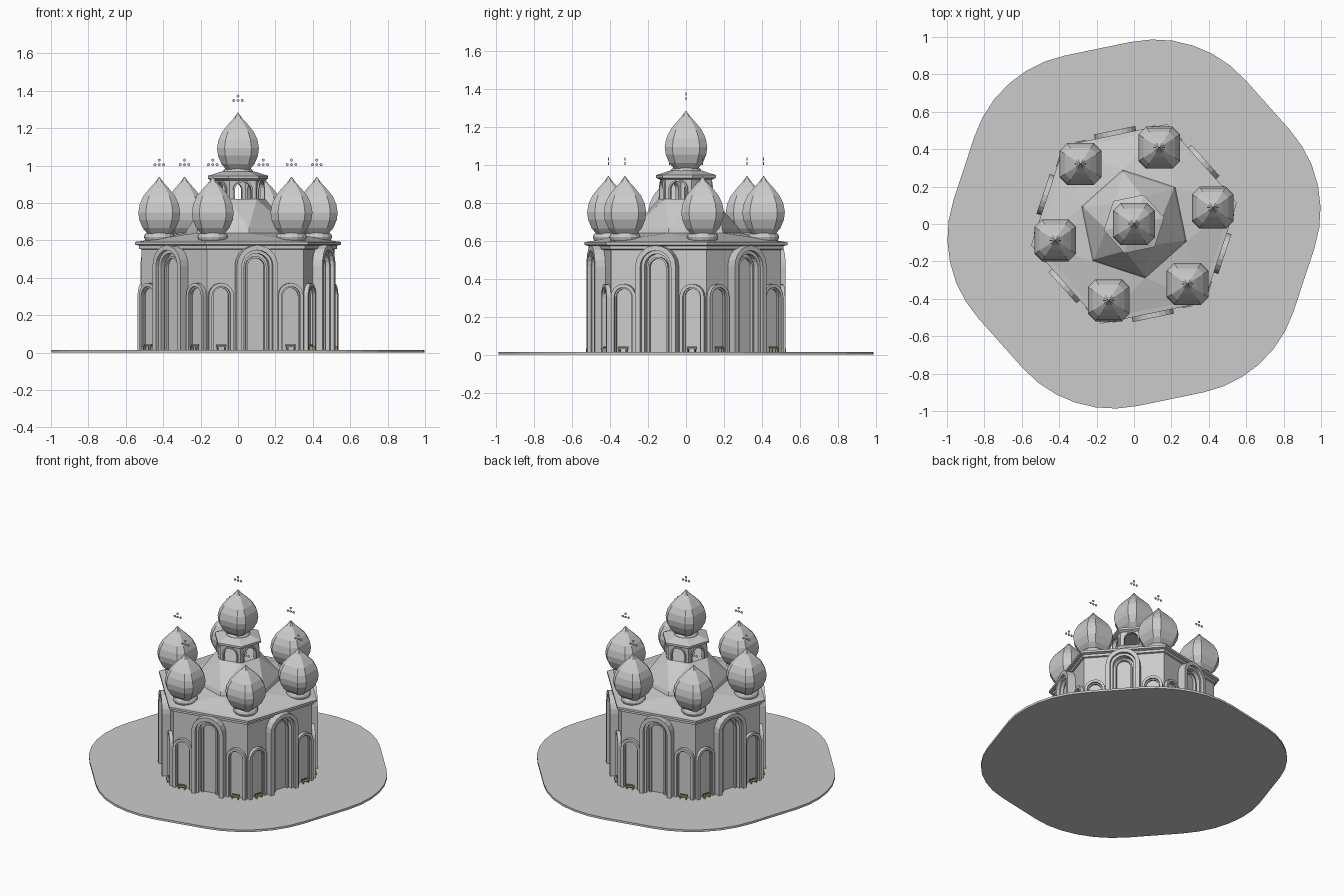
import bpy, bmesh
from math import sin, cos, pi, radians
from mathutils import Matrix

if "Cube" in bpy.data.objects:
    bpy.data.objects.remove(bpy.data.objects["Cube"])

A0 = radians(11.7)          # plan rotation: the hexagon corners start here
SIDE = pi / 3
FACES = [A0 + SIDE * (k + 0.5) for k in range(6)]


def finish(name, bm, color=None):
    bmesh.ops.recalc_face_normals(bm, faces=bm.faces)
    me = bpy.data.meshes.new(name)
    bm.to_mesh(me)
    bm.free()
    ob = bpy.data.objects.new(name, me)
    bpy.context.collection.objects.link(ob)
    if color:
        mat = bpy.data.materials.new(name + "_colour")
        mat.diffuse_color = color
        mat.use_nodes = True
        mat.node_tree.nodes["Principled BSDF"].inputs["Base Color"].default_value = mat.diffuse_color
        me.materials.append(mat)
    return ob


def loft(bm, rings, caps=True):
    """Skin a list of equal-length point rings."""
    rows = [[bm.verts.new(p) for p in r] for r in rings]
    n = len(rows[0])
    for a, b in zip(rows, rows[1:]):
        for i in range(n):
            j = (i + 1) % n
            bm.faces.new((a[i], a[j], b[j], b[i]))
    if caps:
        bm.faces.new(rows[0])
        bm.faces.new(rows[-1])


def hexa(r, z):
    return [(r * cos(A0 + SIDE * k), r * sin(A0 + SIDE * k), z) for k in range(6)]


def place(ang, t, d, z):
    """Wall coordinates (along, outward, up) to world."""
    return (cos(ang) * d - sin(ang) * t, sin(ang) * d + cos(ang) * t, z)


def arch(half, z0, top, n=10):
    zc = top - half
    arc = [(-half * cos(pi * i / n), zc + half * sin(pi * i / n)) for i in range(n + 1)]
    return [(-half, z0)] + arc + [(half, z0)]


def frame(bm, ang, t, outer, inner, d0, d1):
    """Arched band between two outlines, from depth d0 to d1."""
    loops = [(outer, d0), (outer, d1), (inner, d1), (inner, d0)]
    rows = [[bm.verts.new(place(ang, t + x, d, z)) for x, z in pts] for pts, d in loops]
    for k in range(4):
        a, b = rows[k], rows[(k + 1) % 4]
        for i in range(len(a) - 1):
            bm.faces.new((a[i], a[i + 1], b[i + 1], b[i]))
    for i in (0, -1):
        bm.faces.new([r[i] for r in rows])


def box(bm, ang, t, d, z, size):
    m = (Matrix.Translation(place(ang, t, d, z)) @ Matrix.Rotation(ang + pi / 2, 4, 'Z')
         @ Matrix.Diagonal((*size, 1)))
    bmesh.ops.create_cube(bm, size=1, matrix=m)


# ground slab: rounded hexagon
pts = []
for k in range(6):
    a = A0 + SIDE * k
    for s in range(7):
        b = a + radians(-30 + 10 * s)
        pts.append((0.36 * cos(a) + 0.645 * cos(b), 0.36 * sin(a) + 0.645 * sin(b)))
bm = bmesh.new()
loft(bm, [[(x, y, z) for x, y in pts] for z in (0, 0.015)])
finish("ground_slab", bm)

# hexagonal body and stepped cornice
bm = bmesh.new()
loft(bm, [hexa(0.527, 0.015), hexa(0.527, 0.57)])
finish("walls", bm)
bm = bmesh.new()
loft(bm, [hexa(r, z) for r, z in ((0.52, 0.55), (0.54, 0.555), (0.54, 0.572),
                                  (0.562, 0.577), (0.562, 0.592), (0.54, 0.595))])
finish("cornice", bm)

# roof: faceted zigzag skin, turning half a side at the middle ring
bm = bmesh.new()
low = [bm.verts.new(p) for p in hexa(0.55, 0.592)]
mid = [bm.verts.new(place(f, 0, 0.295, 0.64)) for f in FACES]
mid2 = [bm.verts.new(place(f, 0, 0.285, 0.665)) for f in FACES]
top = [bm.verts.new(p) for p in hexa(0.15, 0.82)]
for i in range(6):
    j = (i + 1) % 6
    bm.faces.new((low[i], low[j], mid[i]))
    bm.faces.new((low[j], mid[j], mid[i]))
    bm.faces.new((mid[i], mid[j], mid2[j], mid2[i]))
    bm.faces.new((mid2[i], mid2[j], top[j]))
    bm.faces.new((top[i], top[j], mid2[i]))
bm.faces.new(top)
finish("roof", bm)

# tall arches, one per wall, with a nested inner arch
bm = bmesh.new()
for f in FACES:
    frame(bm, f, 0, arch(0.112, 0.015, 0.575), arch(0.085, 0.015, 0.548), 0.45, 0.512)
    frame(bm, f, 0, arch(0.085, 0.015, 0.548), arch(0.068, 0.015, 0.531), 0.45, 0.492)
    frame(bm, f, 0, arch(0.056, 0.015, 0.515), arch(0.046, 0.015, 0.505), 0.45, 0.475)
finish("tall_arches", bm)

# small arches either side
bm = bmesh.new()
for f in FACES:
    for t in (-0.19, 0.19):
        frame(bm, f, t, arch(0.068, 0.015, 0.372), arch(0.05, 0.015, 0.354), 0.45, 0.48)
        frame(bm, f, t, arch(0.05, 0.015, 0.354), arch(0.042, 0.015, 0.346), 0.45, 0.468)
finish("small_arches", bm)

# benches in front of the small arches
bm = bmesh.new()
for f in FACES:
    for t in (-0.19, 0.19):
        box(bm, f, t, 0.483, 0.031, (0.056, 0.02, 0.004))
        box(bm, f, t, 0.475, 0.040, (0.056, 0.004, 0.008))
        for s in (-0.02, 0.02):
            box(bm, f, t + s, 0.483, 0.022, (0.006, 0.018, 0.014))
finish("benches", bm, (0.45, 0.33, 0.15, 1))

# open lantern with arched windows
bm = bmesh.new()
inner = arch(0.045, 0.82, 0.912)
for f in FACES:
    outer = [(x * 0.0725 / 0.045, 0.82 if i in (0, len(inner) - 1) else 0.93)
             for i, (x, z) in enumerate(inner)]
    frame(bm, f, 0, outer, inner, 0.108, 0.1256)
    frame(bm, f, 0, arch(0.054, 0.82, 0.921), inner, 0.12, 0.134)
finish("lantern", bm)
bm = bmesh.new()
loft(bm, [hexa(r, z) for r, z in ((0.14, 0.918), (0.165, 0.93), (0.165, 0.945),
                                  (0.09, 0.968))])
finish("lantern_roof", bm)

# onion domes on round collars, with floating dot finials
PROFILE = [(0.062, 0.03), (0.088, 0.06), (0.107, 0.105), (0.112, 0.145), (0.104, 0.19),
           (0.084, 0.233), (0.05, 0.275), (0.025, 0.302), (0.001, 0.335)]
COLLAR = [(0.07, -0.012), (0.078, 0.002), (0.082, 0.014), (0.078, 0.027), (0.066, 0.037)]


def octo(cx, cy, r, z):
    """Square with cut corners."""
    c = 0.64 * r
    o = [(r, -c), (r, c), (c, r), (-c, r), (-r, c), (-r, -c), (-c, -r), (c, -r)]
    return [(cx + x, cy + y, z) for x, y in o]


def dome(name, cx, cy, z0):
    bm = bmesh.new()
    loft(bm, [octo(cx, cy, r, z0 + z) for r, z in PROFILE])
    finish(name, bm)
    bm = bmesh.new()
    loft(bm, [[(cx + r * cos(pi * i / 8), cy + r * sin(pi * i / 8), z0 + z)
               for i in range(16)] for r, z in COLLAR])
    finish(name + "_collar", bm)
    bm = bmesh.new()
    for x, z in ((-0.023, 0.4), (0, 0.4), (0.023, 0.4), (0, 0.424)):
        m = Matrix.Translation((cx + x, cy, z0 + z)) @ Matrix.Rotation(pi / 2, 4, 'X')
        bmesh.ops.create_cone(bm, cap_ends=True, segments=8, radius1=0.008,
                              radius2=0.008, depth=0.005, matrix=m)
    finish(name + "_finial", bm)


for k in range(6):
    a = A0 + SIDE * k
    dome("corner_dome_%d" % (k + 1), 0.43 * cos(a), 0.43 * sin(a), 0.605)
dome("central_dome", 0, 0, 0.948)
